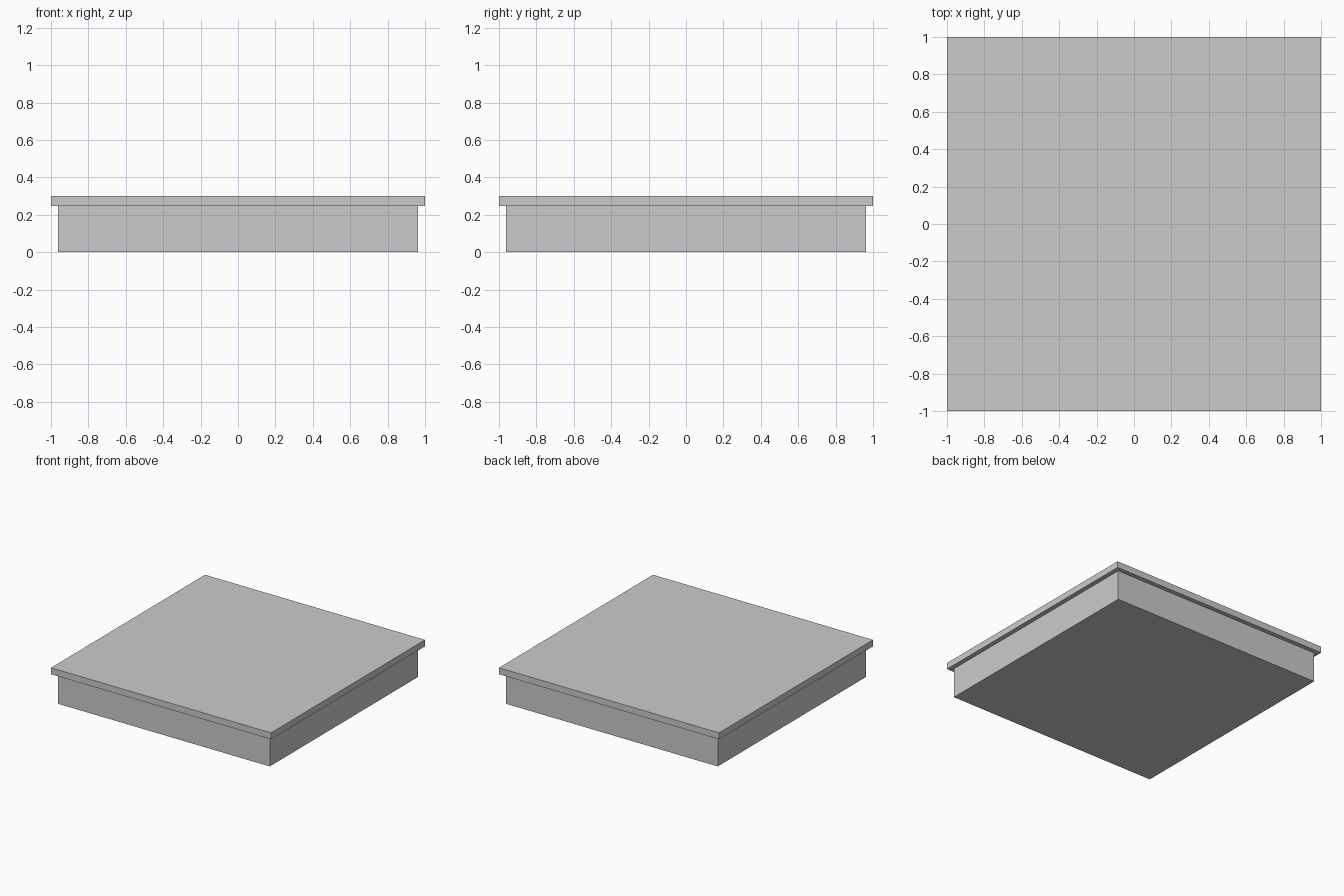
import bpy

if "Cube" in bpy.data.objects:
    bpy.data.objects.remove(bpy.data.objects["Cube"])


def box(name, half, z0, z1):
    """Square block centred on the z axis, between two heights."""
    bpy.ops.mesh.primitive_cube_add(size=1, location=(0, 0, (z0 + z1) / 2))
    ob = bpy.context.object
    ob.name = name
    ob.scale = (2 * half, 2 * half, z1 - z0)
    bpy.ops.object.transform_apply(location=False, rotation=False, scale=True)
    return ob


# Plinth body
box("base_block", 0.963, 0.0, 0.247)

# Overhanging top slab
box("top_slab", 1.0, 0.247, 0.30)
